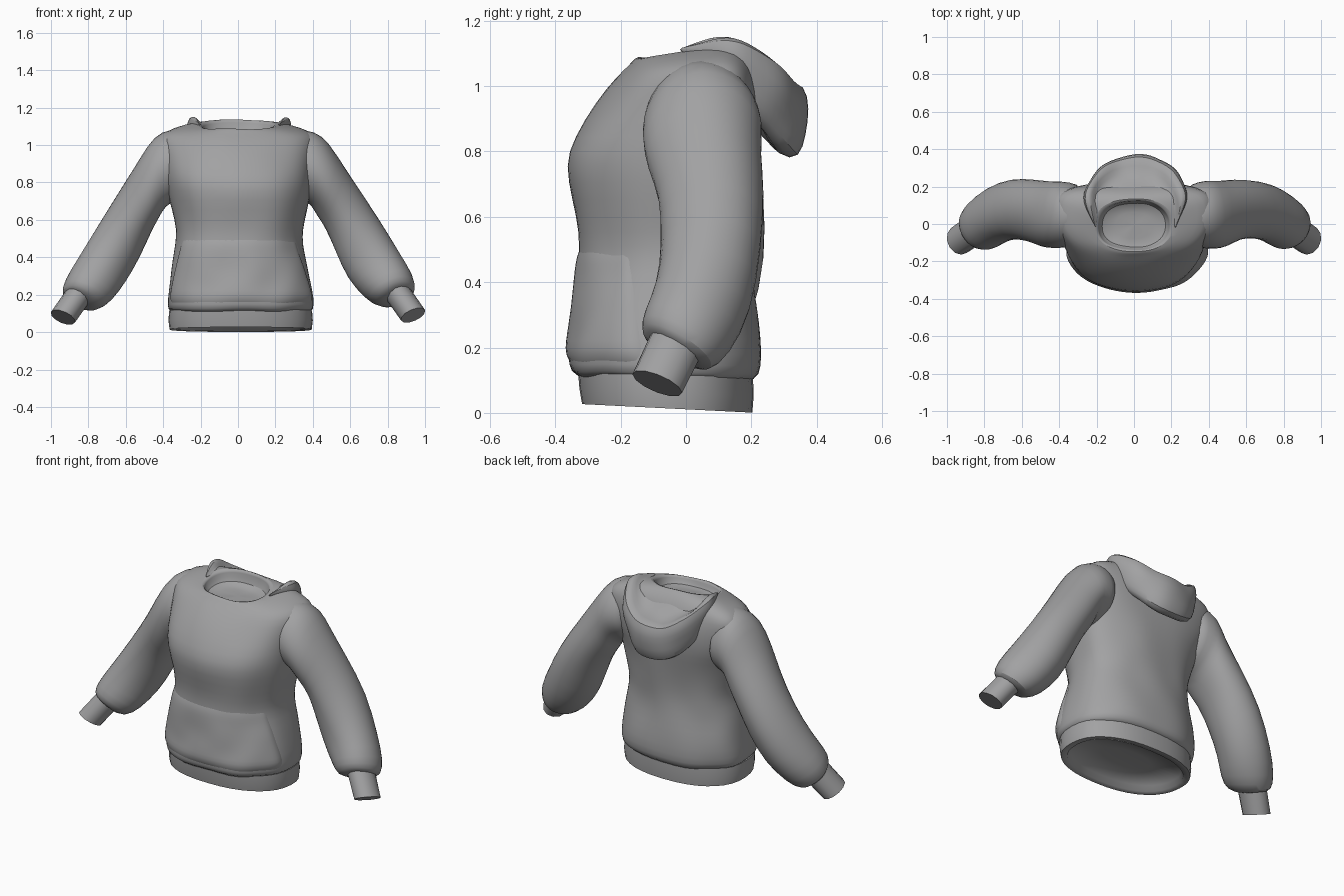
import bpy, bmesh, math
from mathutils import Vector, noise

grey = bpy.data.materials.new("grey_fabric")
grey.diffuse_color = (0.36, 0.36, 0.365, 1)


def finish(bm, name, angle=50, subsurf=0, wrinkle=0.0):
    bmesh.ops.recalc_face_normals(bm, faces=bm.faces)
    bm.normal_update()
    for v in bm.verts:
        if wrinkle:
            v.co += v.normal * wrinkle * noise.noise(v.co * 6.0)
    mesh = bpy.data.meshes.new(name)
    bm.to_mesh(mesh)
    bm.free()
    mesh.materials.append(grey)
    mesh.shade_smooth()
    mesh.set_sharp_from_angle(angle=math.radians(angle))
    ob = bpy.data.objects.new(name, mesh)
    bpy.context.collection.objects.link(ob)
    if subsurf:
        m = ob.modifiers.new("smooth", "SUBSURF")
        m.levels = m.render_levels = subsurf
    return ob


def loft(rings, closed=True, caps=(True, True)):
    bm = bmesh.new()
    rows = [[bm.verts.new(p) for p in ring] for ring in rings]
    n = len(rows[0])
    for a, b in zip(rows, rows[1:]):
        for i in range(n if closed else n - 1):
            j = (i + 1) % n
            bm.faces.new((a[i], a[j], b[j], b[i]))
    if caps[0]:
        bm.faces.new(rows[0])
    if caps[1]:
        bm.faces.new(rows[-1])
    return bm


def bulge(v, e):
    return math.copysign(abs(v) ** e, v)


def section_point(s, t, grow=0.0):
    """Point at angle t on a body section (z, cx, half width, front y, back y, side y, tilt)."""
    z, cx, hw, yf, yb, yc, tilt = s
    c, q = math.cos(t), math.sin(t)
    # the upper back is squarer than the rest of the body
    square = max(0, min(1, (z - 0.75) / 0.15)) * max(0, min(1, (hw - 0.2) / 0.15))
    e = 2 / (2.3 + (1.0 * square if q > 0 else 0))
    depth = (yb - yc if q > 0 else yc - yf) + grow
    y = yc + bulge(q, e) * depth
    return Vector((cx + bulge(c, e) * (hw + grow), y, z + tilt * y))


def section_ring(s, n=36):
    return [section_point(s, math.tau * i / n) for i in range(n)]


# torso, from waist to shoulders, with a recessed neck opening
body = [
    (0.095, 0.012, 0.375, -0.325, 0.200, -0.05, -0.02),
    (0.120, 0.012, 0.390, -0.355, 0.222, -0.05, -0.01),
    (0.170, 0.015, 0.396, -0.364, 0.235, -0.04, 0),
    (0.280, 0.012, 0.380, -0.350, 0.225, -0.03, 0),
    (0.380, 0.008, 0.358, -0.335, 0.205, -0.03, 0),
    (0.470, 0.005, 0.338, -0.326, 0.198, -0.02, 0),
    (0.550, 0.008, 0.341, -0.331, 0.200, -0.01, 0),
    (0.650, 0.010, 0.363, -0.350, 0.207, 0.00, 0),
    (0.760, 0.008, 0.388, -0.372, 0.218, 0.02, 0),
    (0.840, 0.000, 0.400, -0.347, 0.226, 0.04, 0),
    (0.950, 0.000, 0.413, -0.275, 0.228, 0.06, 0),
    (1.030, 0.000, 0.424, -0.205, 0.214, 0.07, 0),
    (1.066, 0.000, 0.385, -0.174, 0.197, 0.06, 0.05),
    (1.097, 0.000, 0.290, -0.158, 0.165, 0.03, 0.14),
    (1.116, 0.000, 0.195, -0.148, 0.130, -0.01, 0.20),
]
neck = [
    (1.105, 0.000, 0.185, -0.139, 0.123, -0.01, 0.20),
    (1.050, 0.000, 0.180, -0.135, 0.118, -0.01, 0.12),
    (1.045, 0.000, 0.100, -0.080, 0.060, -0.01, 0.12),
    (1.045, 0.000, 0.020, -0.020, 0.010, -0.005, 0.12),
]
finish(loft([section_ring(s) for s in body + neck]), "torso", 60, 1, 0.012)

# ribbed hem band with a thick rim and recessed underside
hem = [
    (0.055, 0.014, 0.150, -0.130, 0.030, -0.05, -0.05),
    (0.045, 0.014, 0.335, -0.275, 0.155, -0.05, -0.05),
    (0.013, 0.014, 0.345, -0.285, 0.165, -0.05, -0.05),
    (0.011, 0.014, 0.380, -0.318, 0.203, -0.05, -0.05),
    (0.060, 0.014, 0.386, -0.326, 0.207, -0.05, -0.04),
    (0.115, 0.014, 0.382, -0.330, 0.205, -0.05, -0.02),
]
finish(loft([section_ring(s) for s in hem]), "hem_band", 75)


# front pouch pocket: a raised patch that follows the torso round to its sides
def body_at(z):
    for a, b in zip(body, body[1:]):
        if a[0] <= z <= b[0]:
            f = (z - a[0]) / (b[0] - a[0])
            return [p + (q - p) * f for p, q in zip(a, b)]


pouch = []
ROWS, COLS = 9, 24
for r in range(ROWS + 1):
    f = r / ROWS
    half = math.radians(80 - 14 * f)
    row = []
    for c in range(COLS + 1):
        u = c / COLS * 2 - 1
        edge = r in (0, ROWS) or c in (0, COLS)
        row.append(section_point(body_at(0.135 + 0.385 * f), -math.pi / 2 + u * half,
                                 -0.012 if edge else 0.007))
    pouch.append(row)
finish(loft(pouch, closed=False, caps=(False, False)), "pouch_pocket", 60, 1, 0.012)


# sleeves and cuffs: rings from (top x, top z, bottom x, bottom z, centre y, half depth)
def tube(rings, side, n):
    mids = [Vector(((r[0] + r[2]) / 2, r[4], (r[1] + r[3]) / 2)) for r in rings]
    out = []
    for i, r in enumerate(rings):
        axis = (mids[min(i + 1, len(mids) - 1)] - mids[max(i - 1, 0)]).normalized()
        u = Vector(((r[0] - r[2]) / 2, 0, (r[1] - r[3]) / 2))
        v = axis.cross(u).normalized() * r[5]
        ring = []
        for k in range(n):
            t = math.tau * k / n
            p = mids[i] + u * math.cos(t) + v * math.sin(t)
            ring.append(Vector((p.x * side, p.y, p.z)))
        out.append(ring)
    return out


sleeve = [
    (0.27, 1.082, 0.27, 0.72, 0.045, 0.165),
    (0.36, 1.078, 0.34, 0.70, 0.045, 0.178),
    (0.445, 1.052, 0.39, 0.68, 0.05, 0.183),
    (0.525, 0.957, 0.42, 0.62, 0.055, 0.180),
    (0.626, 0.802, 0.46, 0.55, 0.075, 0.169),
    (0.757, 0.602, 0.53, 0.42, 0.080, 0.159),
    (0.867, 0.405, 0.59, 0.29, 0.050, 0.153),
    (0.937, 0.300, 0.67, 0.19, 0.000, 0.151),
    (0.940, 0.243, 0.74, 0.145, -0.035, 0.130),
    (0.915, 0.225, 0.81, 0.165, -0.040, 0.075),
]
cuff = [
    (0.905, 0.255, 0.785, 0.185, -0.025, 0.086),
    (1.000, 0.118, 0.872, 0.062, -0.088, 0.082),
]
for label, side, drop in (("right", 1, 0.0), ("left", -1, 0.022)):
    rings = [(a, b - drop * (i > 2), c, d - drop * (i > 2), y, w)
             for i, (a, b, c, d, y, w) in enumerate(sleeve)]
    finish(loft(tube(rings, side, 18)), label + "_sleeve", 60, 1, 0.022)
    ends = [(a, b - drop / 2, c, d - drop / 2, y, w) for a, b, c, d, y, w in cuff]
    finish(loft(tube(ends, side, 12)), label + "_cuff", 40)

# lowered hood: a closed profile swept round the back of the neck
# (side radius, side z, back radius, back z, droop power)
hood_profile = [
    (0.196, 1.110, 0.135, 1.135, 1.5),
    (0.212, 1.128, 0.180, 1.085, 2.0),
    (0.238, 1.140, 0.250, 1.015, 2.0),
    (0.262, 1.165, 0.315, 1.005, 2.2),
    (0.292, 1.162, 0.362, 1.000, 2.2),
    (0.305, 1.125, 0.382, 0.930, 1.6),
    (0.295, 1.085, 0.368, 0.850, 1.25),
    (0.280, 1.060, 0.345, 0.785, 1.25),
    (0.260, 1.050, 0.290, 0.785, 1.25),
    (0.240, 1.050, 0.230, 0.880, 1.3),
    (0.205, 1.060, 0.155, 1.050, 1.4),
]
hood = []
STEPS = 24
for k in range(STEPS + 1):
    t = math.radians(-4 + 188 * k / STEPS)
    c, q = math.cos(t), math.sin(t)
    w = max(0, q)
    taper = min(1, 0.15 + min(k, STEPS - k) / 4)
    ring = []
    for rs, zs, rb, zb, power in hood_profile:
        rs = 0.20 + (rs - 0.20) * taper
        zs = 1.112 + (zs - 1.112) * taper
        ring.append(Vector((0.008 + rs * bulge(c, 0.86), rb * bulge(q, 0.9),
                            zs + (zb - zs) * w ** power)))
    hood.append(ring)
finish(loft(hood), "hood", 60, 1, 0.03)
